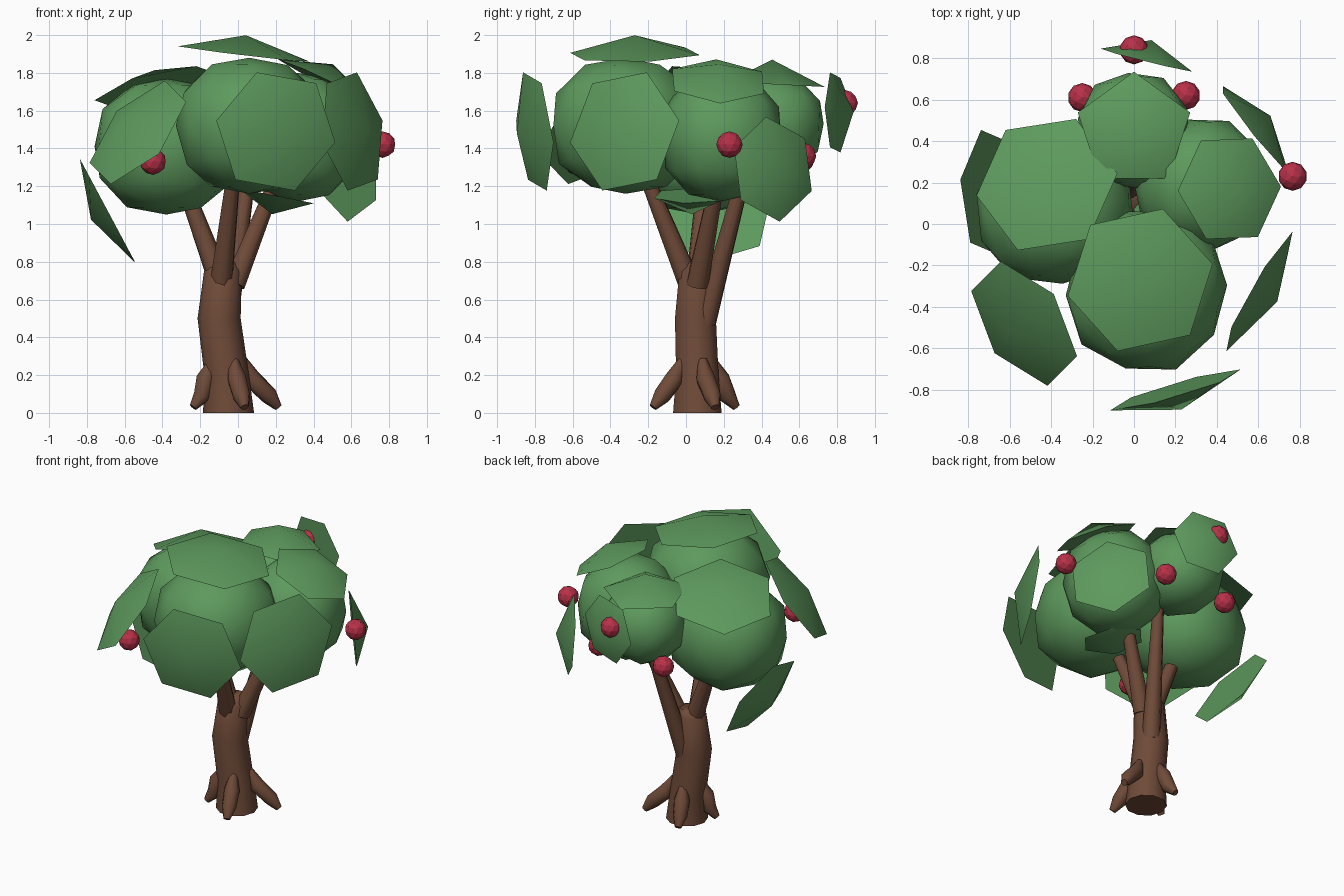
import bpy, bmesh, math
from mathutils import Vector, Matrix

cube = bpy.data.objects.get("Cube")
if cube:
    bpy.data.objects.remove(cube, do_unlink=True)


def material(name, rgb):
    mat = bpy.data.materials.new(name)
    mat.use_nodes = True
    mat.diffuse_color = (*rgb, 1)
    mat.node_tree.nodes["Principled BSDF"].inputs["Base Color"].default_value = (*rgb, 1)
    return mat


leaf = material("leaf green", (0.11, 0.32, 0.11))
bark = material("bark brown", (0.16, 0.07, 0.04))
fruit = material("fruit red", (0.48, 0.03, 0.065))


def finish(name, bm, mat, angle=None):
    """Turn a bmesh into an object, smooth up to the given angle in degrees."""
    bmesh.ops.recalc_face_normals(bm, faces=bm.faces)
    mesh = bpy.data.meshes.new(name)
    bm.to_mesh(mesh)
    bm.free()
    mesh.materials.append(mat)
    obj = bpy.data.objects.new(name, mesh)
    bpy.context.scene.collection.objects.link(obj)
    if angle:
        bpy.ops.object.select_all(action='DESELECT')
        obj.select_set(True)
        bpy.context.view_layer.objects.active = obj
        bpy.ops.object.shade_smooth_by_angle(angle=math.radians(angle))
    return obj


def tube(name, path, radii, sides, level_ends=False):
    """Tapered tube through the points of a path."""
    bm = bmesh.new()
    pts = [Vector(p) for p in path]
    rings = []
    for i, (p, r) in enumerate(zip(pts, radii)):
        along = pts[min(i + 1, len(pts) - 1)] - pts[max(i - 1, 0)]
        if level_ends:
            along = Vector((0, 0, 1))
        turn = along.to_track_quat('Z', 'Y')
        rings.append([bm.verts.new(p + turn @ Vector((r * math.cos(a), r * math.sin(a), 0)))
                      for a in (math.tau * k / sides for k in range(sides))])
    for a, b in zip(rings, rings[1:]):
        for k in range(sides):
            n = (k + 1) % sides
            bm.faces.new((a[k], a[n], b[n], b[k]))
    bm.faces.new(rings[0])
    bm.faces.new(rings[-1])
    return finish(name, bm, bark, 60)


def clump(name, centre, size, spin):
    """Coarse mass of leaves, a ball pushed slightly towards a block."""
    bm = bmesh.new()
    bmesh.ops.create_icosphere(bm, subdivisions=2, radius=1)
    for v in bm.verts:
        v.co /= sum(abs(c) ** 2.4 for c in v.co) ** (1 / 2.4)
    bmesh.ops.transform(bm, verts=bm.verts, matrix=Matrix.Translation(centre)
                        @ Matrix.Rotation(spin, 4, 'Z') @ Matrix.Diagonal((*size, 1)))
    return finish(name, bm, leaf, 70)


def leaf_plate(name, centre, normal, radius, spin, sides=6, depth=0.1):
    """Shallow dome rising from a flat base at the centre, along the normal."""
    bm = bmesh.new()
    bmesh.ops.create_cone(bm, cap_ends=True, cap_tris=False, segments=sides,
                          radius1=radius, radius2=0, depth=depth)
    turn = Vector(normal).to_track_quat('Z', 'Y').to_matrix().to_4x4()
    bmesh.ops.transform(bm, verts=bm.verts, matrix=Matrix.Translation(centre) @ turn
                        @ Matrix.Rotation(spin, 4, 'Z') @ Matrix.Translation((0, 0, depth / 2)))
    return finish(name, bm, leaf, 45)


# Trunk with a slight bend
tube("trunk",
     [(-0.05, 0.06, 0), (-0.06, 0.06, 0.2), (-0.1, 0.05, 0.5), (-0.08, 0.06, 0.75), (-0.07, 0.07, 0.8)],
     [0.135, 0.118, 0.114, 0.1, 0.06], 10, True)

# Four stout roots flaring from the base
for name, quarter, reach in (("left", 0, 0.28), ("back", 1, 0.22), ("right", 2, 0.2), ("front", 3, 0.25)):
    a = math.radians(20 + 90 * quarter)
    out = Vector((math.cos(a), math.sin(a), 0))
    base = Vector((-0.05, 0.06, 0))
    tube(f"{name}_root",
         [base + out * d + Vector((0, 0, z))
          for d, z in ((0.08, 0.28), (0.13, 0.18), (reach - 0.05, 0.09), (reach, 0.03))],
         [0.025, 0.052, 0.048, 0.022], 8)

# Branches running up into the leaves
for name, start, end in (
        ("left", (-0.02, 0.06, 0.68), (0.23, 0.18, 1.3)),
        ("right", (-0.09, 0.06, 0.68), (-0.32, 0.1, 1.3)),
        ("front", (-0.09, 0.02, 0.68), (-0.02, -0.23, 1.3)),
        ("back", (-0.06, 0.1, 0.48), (0.07, 0.33, 1.35))):
    tube(f"{name}_branch", [start, end], [0.062, 0.036], 8)

# Main leaf masses
clump("right_clump", (-0.38, 0.07, 1.41), (0.38, 0.36, 0.36), 0.1)
clump("front_clump", (0.06, -0.32, 1.52), (0.38, 0.39, 0.36), -0.26)
clump("left_clump", (0.32, 0.19, 1.46), (0.32, 0.32, 0.34), 0.2)
clump("back_clump", (0, 0.45, 1.53), (0.27, 0.28, 0.26), 0.1)

# Loose leaf plates around and over the crown
plates = {
    "top_front": ((0.03, -0.27, 1.9), (0.12, -0.02, 1), 0.36, 0.38),
    "top_right": ((-0.42, 0.19, 1.72), (-0.22, 0.25, 0.95), 0.35, -0.07),
    "top_left": ((0.46, 0.17, 1.755), (0.42, 0.05, 0.9), 0.275, -0.07),
    "rear": ((0.06, 0.79, 1.59), (0.24, 0.97, 0.03), 0.23, 0.4),
    "rear_left": ((0.58, 0.46, 1.29), (0.78, 0.62, 0.08), 0.28, 0.1),
    "front_left": ((0.605, -0.325, 1.49), (0.86, -0.5, 0.12), 0.335, 0.7),
    "front": ((0.2, -0.8, 1.49), (0.28, -0.95, -0.1), 0.335, 0.35),
    "front_right": ((-0.53, -0.48, 1.485), (-0.66, -0.47, 0.59), 0.34, 0.1),
    "low_right": ((-0.69, 0.15, 1.07), (-0.88, 0, -0.47), 0.32, 0.2),
    "underside": ((0.2, 0.03, 1.15), (-0.2, 0, -1), 0.21, 0.2),
}
for name, (centre, normal, radius, spin) in plates.items():
    leaf_plate(f"{name}_leaf_plate", centre, normal, radius, spin)
leaf_plate("top_back_leaf_plate", (0, 0.45, 1.74), (0, 0.05, 1), 0.285, math.pi, 5, 0.13)

# Round fruits
for i, centre in enumerate(((-0.45, -0.58, 1.33), (0.765, 0.23, 1.42), (0, 0.84, 1.64),
                            (-0.25, 0.61, 1.34), (0.25, 0.62, 1.36))):
    bm = bmesh.new()
    bmesh.ops.create_icosphere(bm, subdivisions=2, radius=0.07, matrix=Matrix.Translation(centre))
    finish(f"fruit_{i + 1}", bm, fruit)
